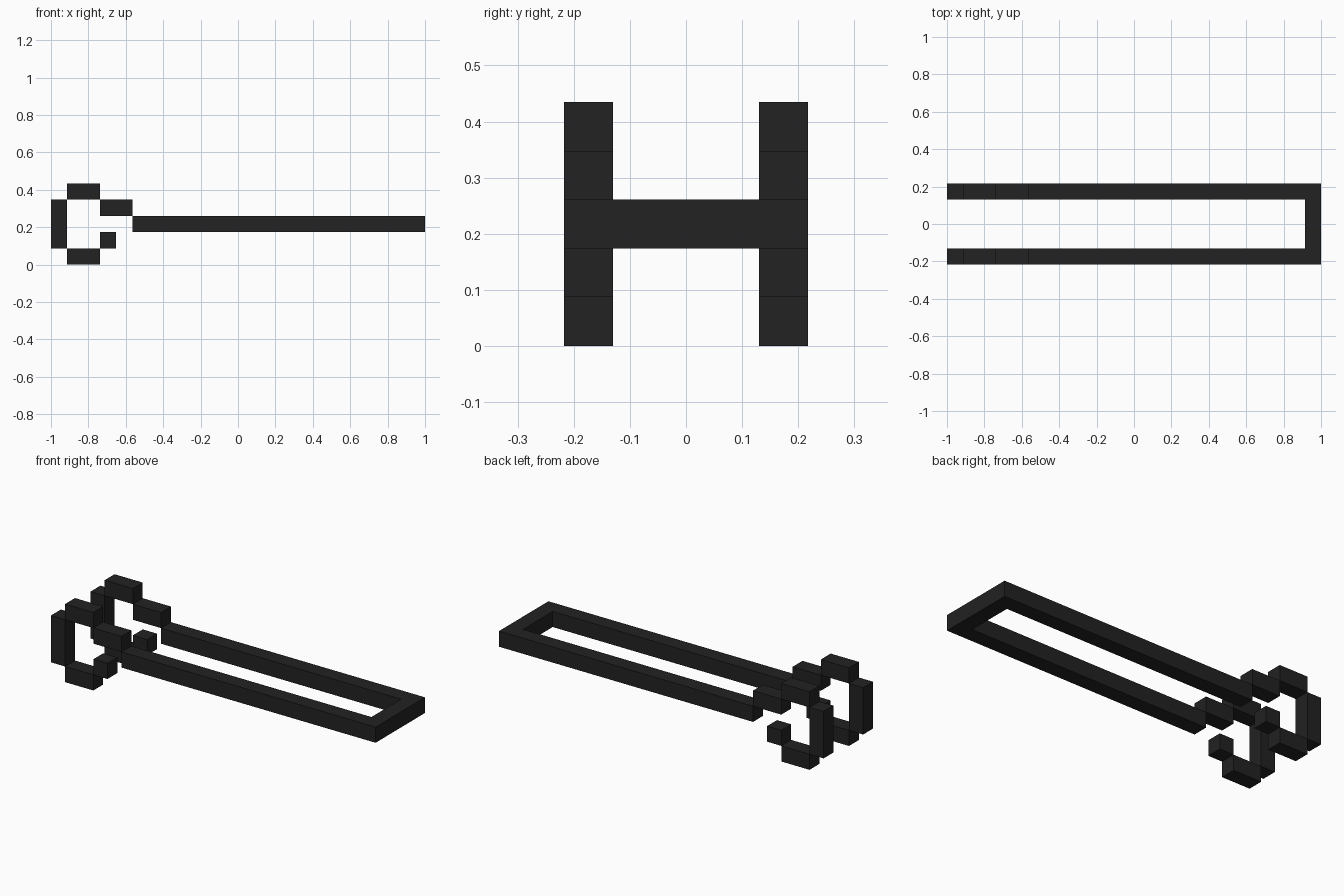
import bpy, bmesh

if "Cube" in bpy.data.objects:
    bpy.data.objects.remove(bpy.data.objects["Cube"])

U = 2 / 23  # one block unit: the model is 23 x 5 x 5 blocks

black = bpy.data.materials.new("black")
black.diffuse_color = (0.016, 0.016, 0.016, 1)
black.use_nodes = True
black.node_tree.nodes["Principled BSDF"].inputs["Base Color"].default_value = black.diffuse_color


def prism(name, outline, z0, z1):
    """Extrude an XY outline (block units) from z0 to z1."""
    bm = bmesh.new()
    pts = [bm.verts.new(((x - 11.5) * U, (y - 2.5) * U, z0 * U)) for x, y in outline]
    face = bm.faces.new(pts)
    top = bmesh.ops.extrude_face_region(bm, geom=[face])["geom"]
    bmesh.ops.translate(bm, vec=(0, 0, (z1 - z0) * U),
                        verts=[g for g in top if isinstance(g, bmesh.types.BMVert)])
    bmesh.ops.recalc_face_normals(bm, faces=bm.faces)
    mesh = bpy.data.meshes.new(name)
    bm.to_mesh(mesh)
    bm.free()
    mesh.materials.append(black)
    obj = bpy.data.objects.new(name, mesh)
    bpy.context.collection.objects.link(obj)
    return obj


# U-shaped frame: two long arms joined by the end bar
prism("long_frame", [(5, 0), (23, 0), (23, 5), (5, 5),
                     (5, 4), (22, 4), (22, 1), (5, 1)], 2, 3)

# Open block ring on each side: x0, x1, z0, z1
ring = {
    "ring_upright": (0, 1, 1, 4),
    "ring_top": (1, 3, 4, 5),
    "ring_bottom": (1, 3, 0, 1),
    "ring_arm_link": (3, 5, 3, 4),
    "ring_tip": (3, 4, 1, 2),
}
for side, y in (("front", 0), ("back", 4)):
    for part, (x0, x1, z0, z1) in ring.items():
        prism(f"{side}_{part}", [(x0, y), (x1, y), (x1, y + 1), (x0, y + 1)], z0, z1)
